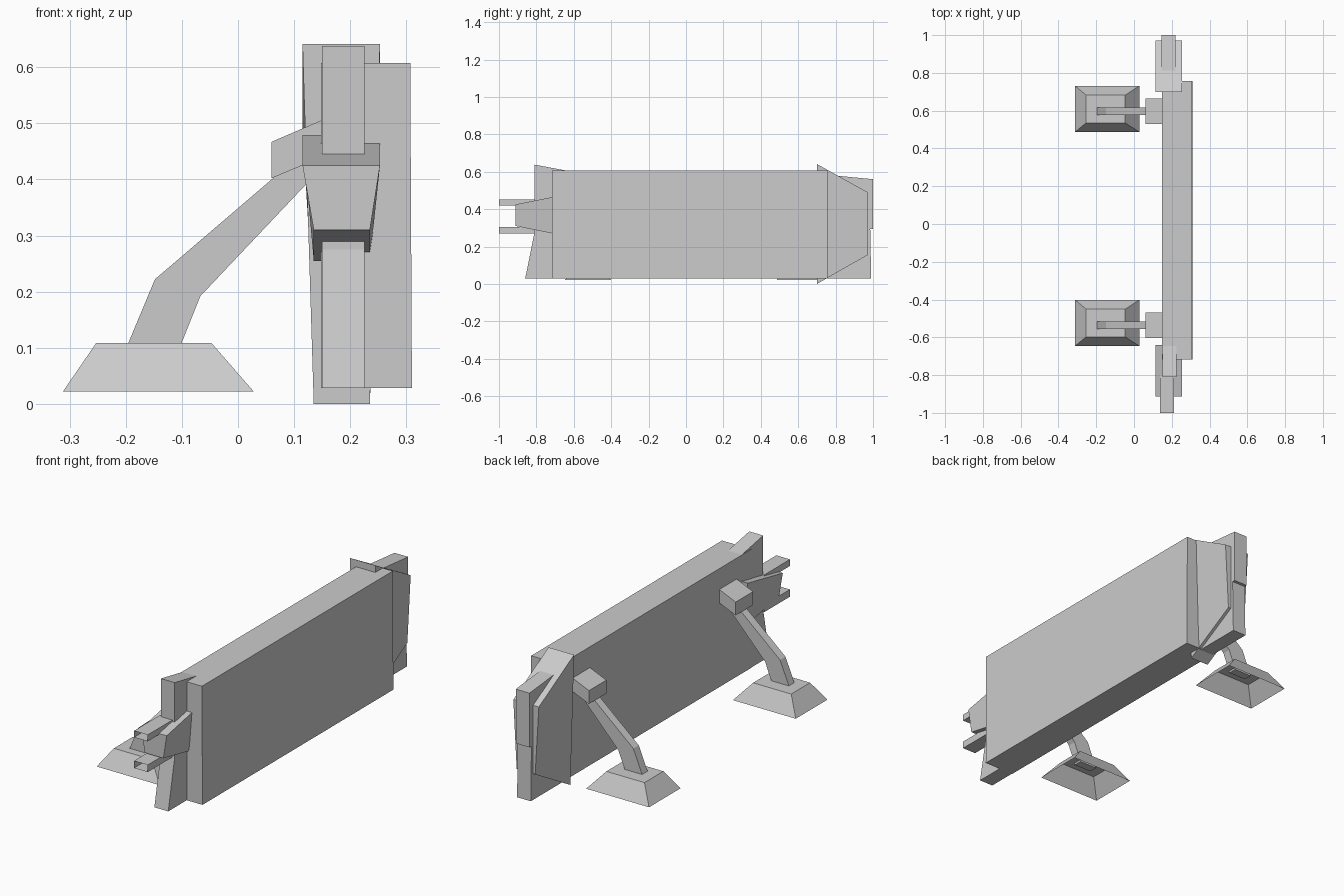
import bpy, bmesh

if "Cube" in bpy.data.objects:
    bpy.data.objects.remove(bpy.data.objects["Cube"])


def loft(name, rings, caps=(True, True)):
    """Solid joining two matching point rings; either end may be left open."""
    bm = bmesh.new()
    a, b = [[bm.verts.new(p) for p in ring] for ring in rings]
    n = len(a)
    for i in range(n):
        j = (i + 1) % n
        bm.faces.new((a[i], a[j], b[j], b[i]))
    if caps[0]:
        bm.faces.new(a[::-1])
    if caps[1]:
        bm.faces.new(b)
    bmesh.ops.recalc_face_normals(bm, faces=bm.faces)
    mesh = bpy.data.meshes.new(name)
    bm.to_mesh(mesh)
    bm.free()
    obj = bpy.data.objects.new(name, mesh)
    bpy.context.collection.objects.link(obj)
    return obj


def side_profile(name, pts, x0, x1):
    """Extrude a (y, z) profile across x."""
    return loft(name, [[(x, y, z) for y, z in pts] for x in (x0, x1)])


def front_profile(name, pts, y, width):
    """Extrude an (x, z) profile along y, centred on y."""
    return loft(name, [[(x, y + s * width / 2, z) for x, z in pts] for s in (-1, 1)])


def rect(x0, x1, y0, y1, z):
    return [(x0, y0, z), (x1, y0, z), (x1, y1, z), (x0, y1, z)]


def wedge(name, y_in, y_out, z_in, z_out):
    """Coupling wedge: shorter at its outer end, narrower at its lower edge."""
    def ring(y, z):
        return [(.135, y, z[0]), (.235, y, z[0]), (.253, y, z[1]), (.115, y, z[1])]
    return loft(name, [ring(y_in, z_in), ring(y_out, z_out)])


# Main barrier panel
loft("panel", [rect(.148, .31, -.717, .757, .028), rect(.148, .307, -.717, .757, .607)])

# End couplings
wedge("front_tongue", -.64, -.912, (.255, .479), (.31, .425))
wedge("rear_bracket", .70, .972, (0, .641), (.155, .49))

# End posts
side_profile("front_post", [(-.64, .606), (-.81, .638), (-.81, .275), (-.86, .028), (-.64, .028)],
             .15, .225)
side_profile("rear_post", [(.74, .585), (1, .56), (1, .295), (.985, .295), (.99, .028), (.74, .028)],
             .146, .22)

# Open-ended tube prongs
for name, z0, z1 in (("lower_prong", .27, .305), ("upper_prong", .42, .452)):
    loft(name, [[(.138, y, z0), (.212, y, z0), (.212, y, z1), (.138, y, z1)]
                for y in (-.80, -1)], caps=(False, False))

# Two support legs: hollow foot, bent strut and joint block
for side, y in (("front", -.536), ("rear", .597)):
    fy = y + .012
    loft(side + "_foot", [rect(-.312, .028, fy - .122, fy + .122, .022),
                          rect(-.253, -.047, fy - .073, fy + .073, .108)], caps=(False, True))
    front_profile(side + "_strut", [(-.199, .10), (-.148, .222), (.06, .40), (.115, .447),
                                    (.125, .395), (-.067, .192), (-.104, .10)], y, .042)
    front_profile(side + "_joint", [(.06, .402), (.06, .467), (.155, .508), (.155, .442)], y, .134)
